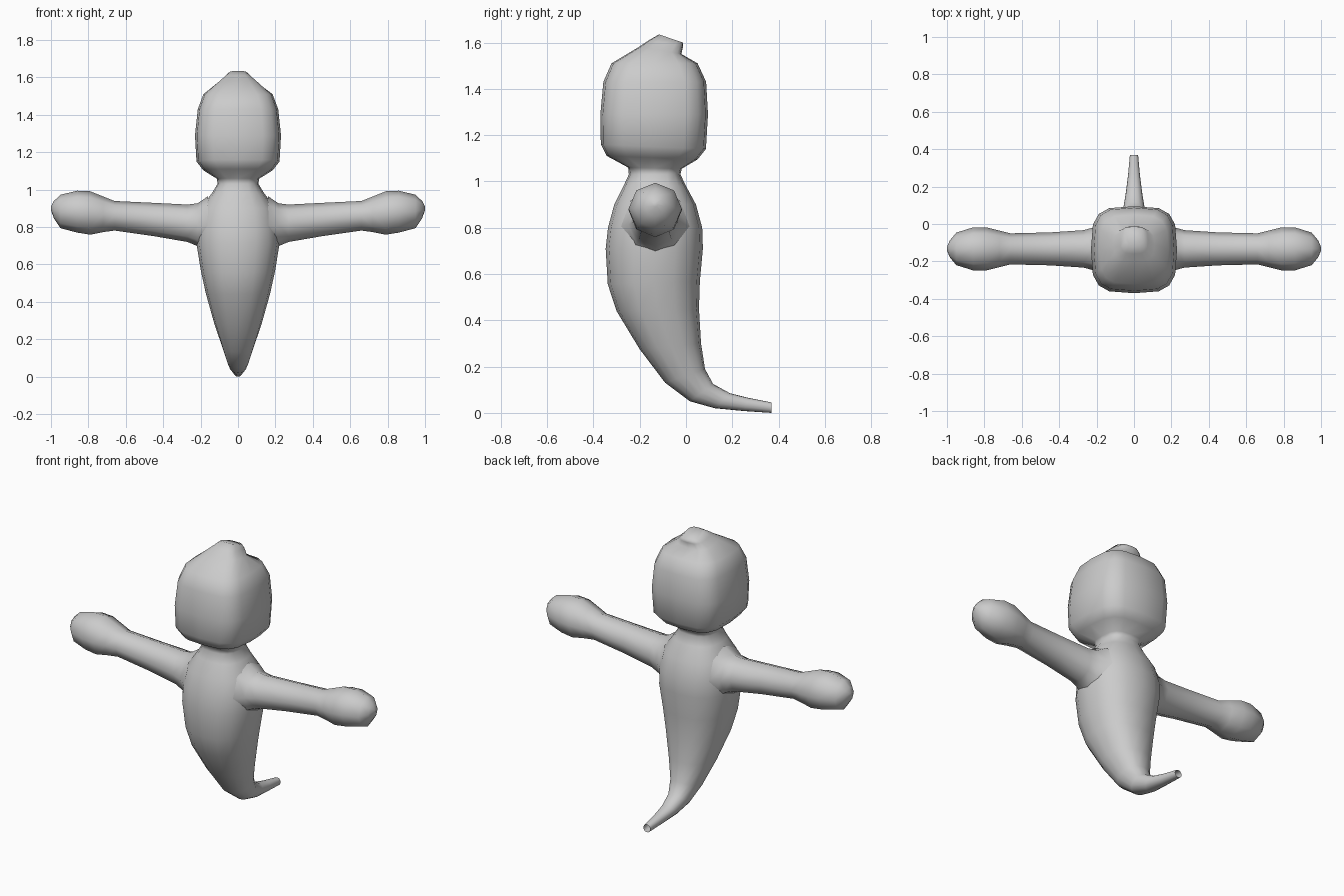
import bpy, bmesh, math


def spow(v, e):
    return math.copysign(abs(v) ** e, v)


def loft(name, rings, cap_start=False, cap_end=False):
    """Skin a list of equal-sized point rings into a smooth mesh."""
    bm = bmesh.new()
    vr = [[bm.verts.new(p) for p in r] for r in rings]
    n = len(vr[0])
    for a, b in zip(vr, vr[1:]):
        for i in range(n):
            j = (i + 1) % n
            bm.faces.new((a[i], a[j], b[j], b[i]))
    if cap_start:
        bm.faces.new(vr[0][::-1])
    if cap_end:
        bm.faces.new(vr[-1])
    bmesh.ops.recalc_face_normals(bm, faces=bm.faces)
    me = bpy.data.meshes.new(name)
    bm.to_mesh(me)
    bm.free()
    me.shade_smooth()
    ob = bpy.data.objects.new(name, me)
    bpy.context.collection.objects.link(ob)
    return ob


def body_ring(fy, fz, by, bz, hx, n):
    """Superellipse spanning a front point and a back point in the side view."""
    pts = []
    for i in range(16):
        a = math.tau * i / 16
        u, v = spow(math.cos(a), 2 / n), spow(math.sin(a), 2 / n)
        t = (v + 1) / 2
        pts.append((hx * u, fy + (by - fy) * t, fz + (bz - fz) * t))
    return pts


def arm_ring(x, cy, cz, ry, rz, side):
    return [(side * x, cy + ry * math.cos(math.tau * i / 8),
             cz + rz * math.sin(math.tau * i / 8)) for i in range(8)]


# Curled tail, torso and neck: front y/z, back y/z, half width, squareness
torso = [
    (.37, .0, .37, .045, .022, 2.2),
    (.25, .008, .27, .065, .032, 2.2),
    (.125, .02, .19, .085, .045, 2.2),
    (.017, .05, .117, .125, .06, 2.2),
    (-.09, .13, .082, .19, .085, 2.2),
    (-.20, .275, .065, .30, .128, 2.2),
    (-.30, .44, .056, .45, .172, 2.3),
    (-.338, .556, .060, .57, .198, 2.3),
    (-.347, .71, .073, .71, .222, 2.3),
    (-.337, .80, .070, .80, .22, 2.3),
    (-.31, .90, .043, .90, .20, 2.3),
    (-.27, .98, .0, .98, .14, 2.4),
    (-.247, 1.03, -.024, 1.03, .11, 2.6),
]
# Blocky head rising to a small tuft
head = [
    (-.25, 1.06, -.018, 1.055, .112, 3),
    (-.342, 1.11, .05, 1.095, .185, 3.3),
    (-.368, 1.16, .086, 1.14, .222, 3.5),
    (-.370, 1.29, .095, 1.29, .23, 3.5),
    (-.357, 1.43, .087, 1.43, .215, 3.5),
    (-.322, 1.51, .05, 1.51, .185, 3.3),
    (-.20, 1.583, -.02, 1.55, .11, 3),
    (-.16, 1.61, -.012, 1.585, .075, 3),
    (-.117, 1.635, -.014, 1.60, .05, 3),
]
loft("body_and_head", [body_ring(*r) for r in torso + head], cap_end=True)

# Arms with rounded hands: x, centre y/z, radius y/z
arm = [
    (.16, -.133, .805, .15, .16),
    (.215, -.133, .812, .115, .115),
    (.27, -.133, .82, .10, .10),
    (.45, -.133, .84, .088, .089),
    (.66, -.133, .86, .083, .079),
    (.72, -.133, .868, .098, .095),
    (.79, -.133, .875, .115, .116),
    (.86, -.133, .882, .115, .112),
    (.95, -.133, .883, .087, .089),
    (.985, -.133, .893, .045, .045),
    (1.0, -.133, .90, .01, .01),
]
for label, side in (("left", 1), ("right", -1)):
    loft(label + "_arm", [arm_ring(*r, side) for r in arm], cap_end=True)
